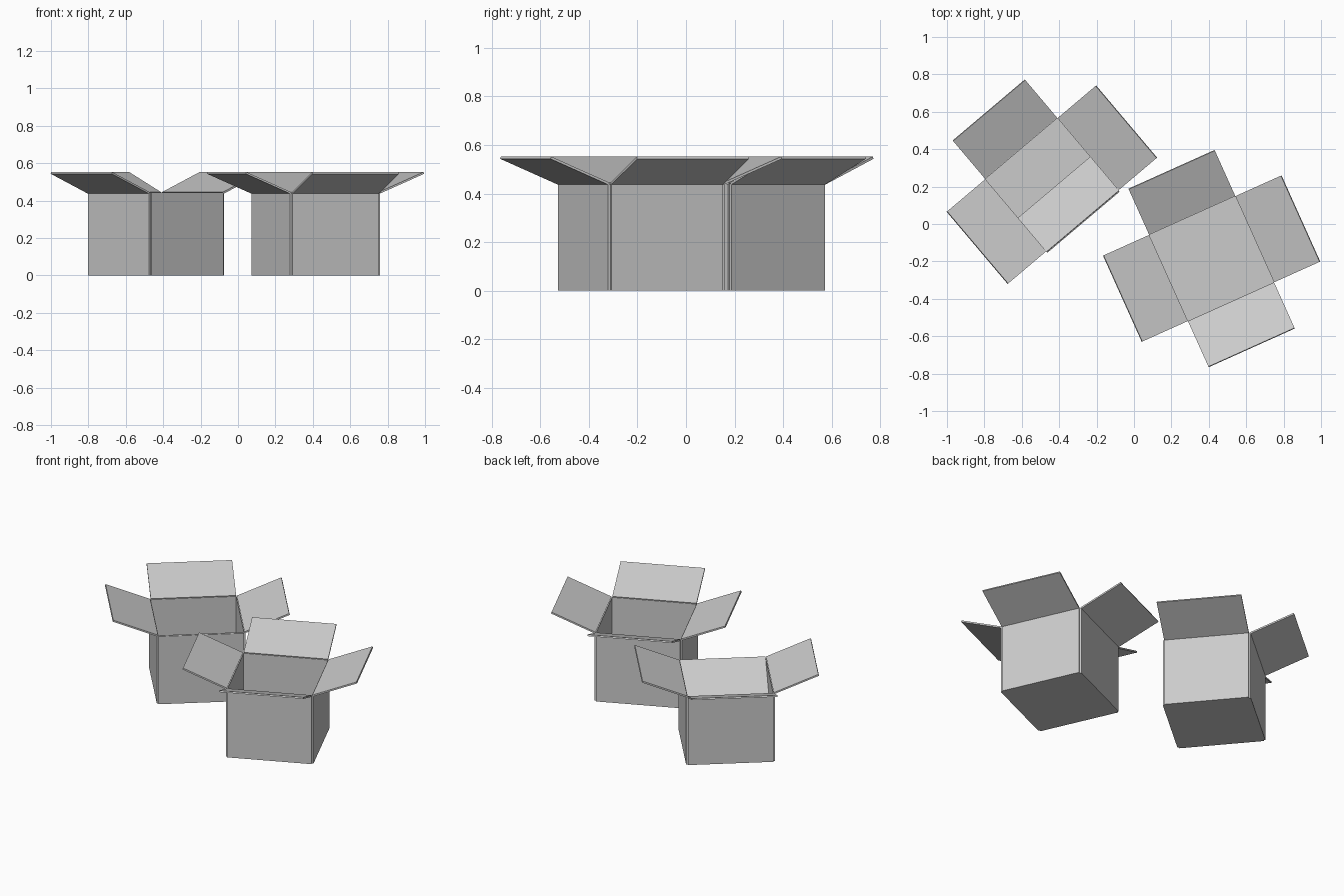
import bpy
import math
from mathutils import Matrix, Vector

if "Cube" in bpy.data.objects:
    bpy.data.objects.remove(bpy.data.objects["Cube"], do_unlink=True)

# One plain grey for all the cardboard
grey = bpy.data.materials.new("cardboard_grey")
grey.use_nodes = True
colour = (0.6, 0.6, 0.6, 1)
grey.diffuse_color = colour
grey.node_tree.nodes["Principled BSDF"].inputs["Base Color"].default_value = colour

PANEL = 0.505      # width of every panel
THICK = 0.01       # cardboard thickness
HEIGHT = 0.44      # height of the walls
FLAP = 0.285       # length of a flap
REACH = PANEL / 2 + THICK / 2   # centre of box to middle of a wall


def panel(name, size, centre, matrix):
    """Flat-shaded board of a given size, baked into place by matrix."""
    bpy.ops.mesh.primitive_cube_add(size=1)
    obj = bpy.context.object
    obj.name = name
    obj.data.transform(matrix @ Matrix.Translation(centre) @ Matrix.Diagonal((*size, 1)))
    obj.data.materials.append(grey)


def open_box(name, x, y, turn, tilts):
    """Box with a floor, four walls and a hinged flap on each wall."""
    base = Matrix.Translation((x, y, 0)) @ Matrix.Rotation(math.radians(turn), 4, "Z")
    panel(name + "_floor", (PANEL, PANEL, THICK), (0, 0, THICK / 2), base)
    for i, (side, tilt) in enumerate(zip(("right", "back", "left", "front"), tilts)):
        face = base @ Matrix.Rotation(i * math.pi / 2, 4, "Z")
        panel(f"{name}_{side}_wall", (THICK, PANEL, HEIGHT),
              (REACH, 0, HEIGHT / 2), face)
        hinge = (face @ Matrix.Translation((REACH, 0, HEIGHT))
                 @ Matrix.Rotation(math.radians(-tilt), 4, "Y"))
        panel(f"{name}_{side}_flap", (FLAP, PANEL, THICK), Vector((FLAP / 2, 0, 0)), hinge)


# Tilt is measured up from pointing straight out; past 180 folds down inside
open_box("first_box", 0.415, -0.185, 24.2, (22.2, 22.2, 22.2, 22.2))
open_box("second_box", -0.439, 0.21, 40.2, (22.2, 22.2, 22.2, 213.8))
